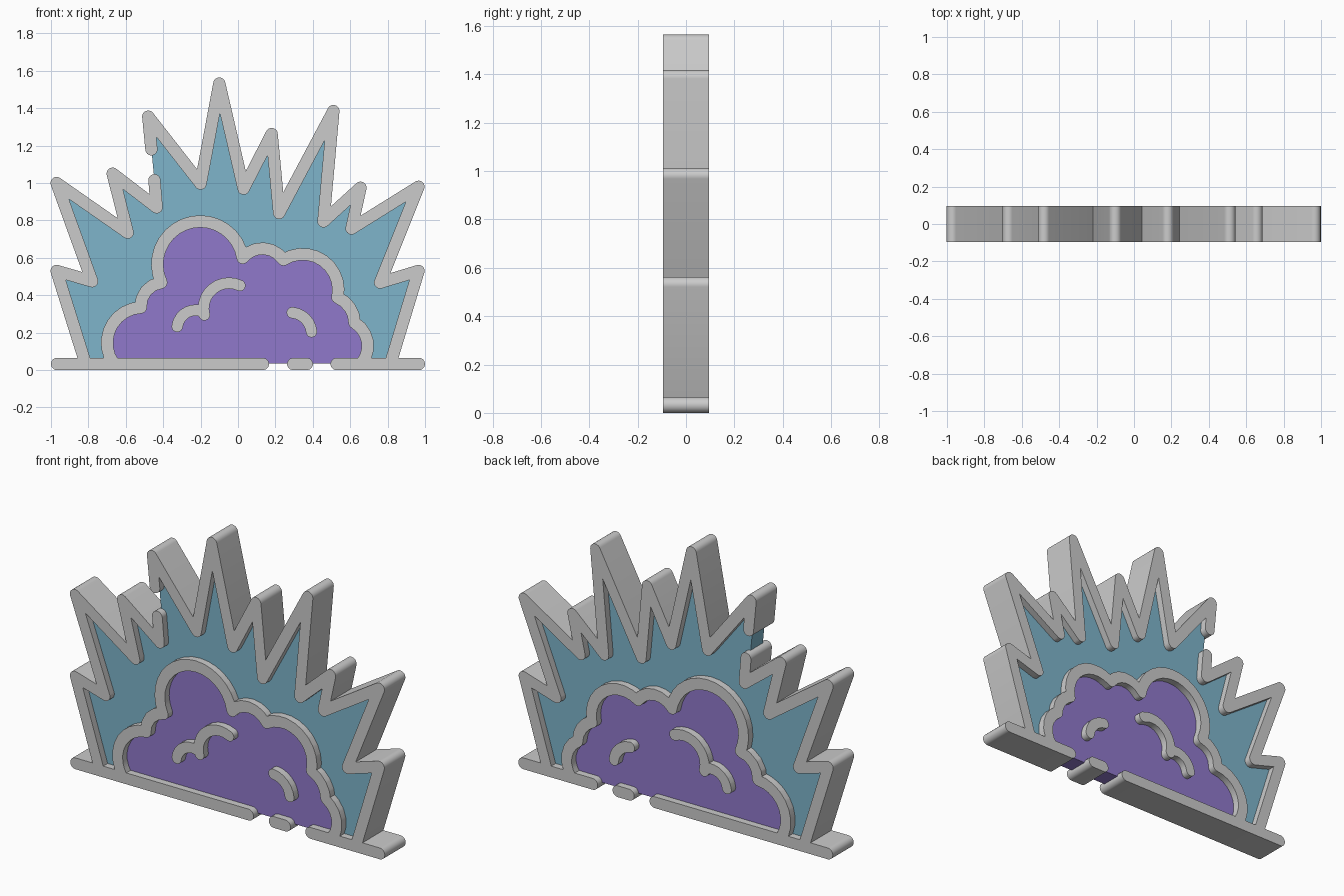
import bpy, bmesh, math
from mathutils import Vector

if "Cube" in bpy.data.objects:
    bpy.data.objects.remove(bpy.data.objects["Cube"])

R = 0.0325        # half width of the raised outline
DEPTH = 0.095     # half depth of the outline
PANEL = 0.055     # half depth of the recessed panels


def material(name, color):
    m = bpy.data.materials.new(name)
    m.diffuse_color = (*color, 1)
    m.use_nodes = True
    m.node_tree.nodes["Principled BSDF"].inputs["Base Color"].default_value = m.diffuse_color
    return m


def prism(name, loop, half, mat=None):
    """Closed x-z loop extruded symmetrically along y."""
    bm = bmesh.new()
    face = bm.faces.new([bm.verts.new((p[0], -half, p[1])) for p in loop])
    ext = bmesh.ops.extrude_face_region(bm, geom=[face])
    new = [v for v in ext["geom"] if isinstance(v, bmesh.types.BMVert)]
    bmesh.ops.translate(bm, verts=new, vec=(0, 2 * half, 0))
    bmesh.ops.recalc_face_normals(bm, faces=bm.faces)
    me = bpy.data.meshes.new(name)
    bm.to_mesh(me)
    bm.free()
    ob = bpy.data.objects.new(name, me)
    bpy.context.collection.objects.link(ob)
    if mat:
        me.materials.append(mat)
    bpy.ops.object.select_all(action='DESELECT')
    ob.select_set(True)
    bpy.context.view_layer.objects.active = ob
    bpy.ops.object.shade_smooth_by_angle(angle=math.radians(35))
    return ob


def stroke(name, path, r=R):
    """Path thickened with round caps and round outer corners."""
    pts = [Vector(p) for p in path]
    ring = pts + pts[-2:0:-1]
    loop = []
    for i, p in enumerate(ring):
        d1 = (p - ring[i - 1]).normalized()
        d2 = (ring[(i + 1) % len(ring)] - p).normalized()
        n1, n2 = Vector((-d1.y, d1.x)), Vector((-d2.y, d2.x))
        turn = math.atan2(d1.x * d2.y - d1.y * d2.x, d1.dot(d2))
        if i in (0, len(pts) - 1):
            turn = -math.pi
        if turn < 0:
            steps = max(1, round(-turn / 0.22))
            a = math.atan2(n1.y, n1.x)
            for k in range(steps + 1):
                t = a + turn * k / steps
                loop.append(p + r * Vector((math.cos(t), math.sin(t))))
        else:
            loop.append(p + (n1 + n2) * (r / (1 + n1.dot(n2))))
    return prism(name, loop, DEPTH)


def arc(a, m, b, seg=0.045):
    """Circular arc from a through m to b."""
    a, m, b = Vector(a), Vector(m), Vector(b)
    u, v = m - a, b - a
    d = 2 * (u.x * v.y - u.y * v.x)
    c = a + Vector((v.y * u.dot(u) - u.y * v.dot(v),
                    u.x * v.dot(v) - v.x * u.dot(u))) / d
    rad = (a - c).length
    t0 = math.atan2(a.y - c.y, a.x - c.x)
    t1 = math.atan2(b.y - c.y, b.x - c.x)
    sweep = (t1 - t0) % (2 * math.pi)
    if d < 0:
        sweep -= 2 * math.pi
    n = max(3, round(abs(sweep) * rad / seg))
    return [c + rad * Vector((math.cos(t0 + sweep * k / n), math.sin(t0 + sweep * k / n)))
            for k in range(n + 1)]


# Zigzag rays: two strokes with a gap on the left
rays_left = [(-.815, .035), (-.97, .53), (-.78, .475), (-.97, 1.0), (-.59, .735),
             (-.67, 1.05), (-.435, .87), (-.447, 1.015)]
rays_right = [(-.463, 1.18), (-.48, 1.355), (-.20, .997), (-.10, 1.532), (.03, .97),
              (.18, 1.262), (.22, .84), (.51, 1.385), (.457, .795), (.655, .975),
              (.607, .757), (.965, .98), (.76, .468), (.965, .53), (.815, .035)]

# Cloud: a chain of bumps, alternating cusp and crest points
nodes = [(-.665, .035), (-.675, .24), (-.52, .335), (-.49, .425), (-.41, .468),
         (-.205, .795), (.025, .60), (.125, .65), (.243, .59), (.4625, .58),
         (.532, .388), (.59, .345), (.623, .254), (.687, .174), (.66, .035)]
cloud = []
for i in range(0, len(nodes) - 2, 2):
    bump = arc(*nodes[i:i + 3])
    cloud += bump if not cloud else bump[1:]

# Raised outlines
stroke("ray_outline_left", rays_left)
stroke("ray_outline_right", rays_right)
stroke("cloud_outline", cloud)

# Base bar in three pieces
for name, x0, x1 in (("base_bar_long", -.9675, .133), ("base_bar_dash", .295, .368),
                     ("base_bar_short", .527, .9675)):
    stroke(name, [(x0, R), (x1, R)])

# Curls inside the cloud
stroke("curl_small", arc((-.325, .233), (-.28, .305), (-.195, .315), .025), .03)
stroke("curl_large", arc((-.18, .295), (-.14, .43), (.01, .452), .03), .03)
stroke("curl_right", arc((.29, .307), (.36, .275), (.393, .205), .025), .03)

# Recessed coloured panels
blue = material("blue", (.21, .46, .60))
purple = material("purple", (.28, .19, .60))
prism("sky_panel", rays_left + rays_right + cloud[::-1], PANEL, blue)
prism("cloud_panel", cloud, PANEL, purple)
